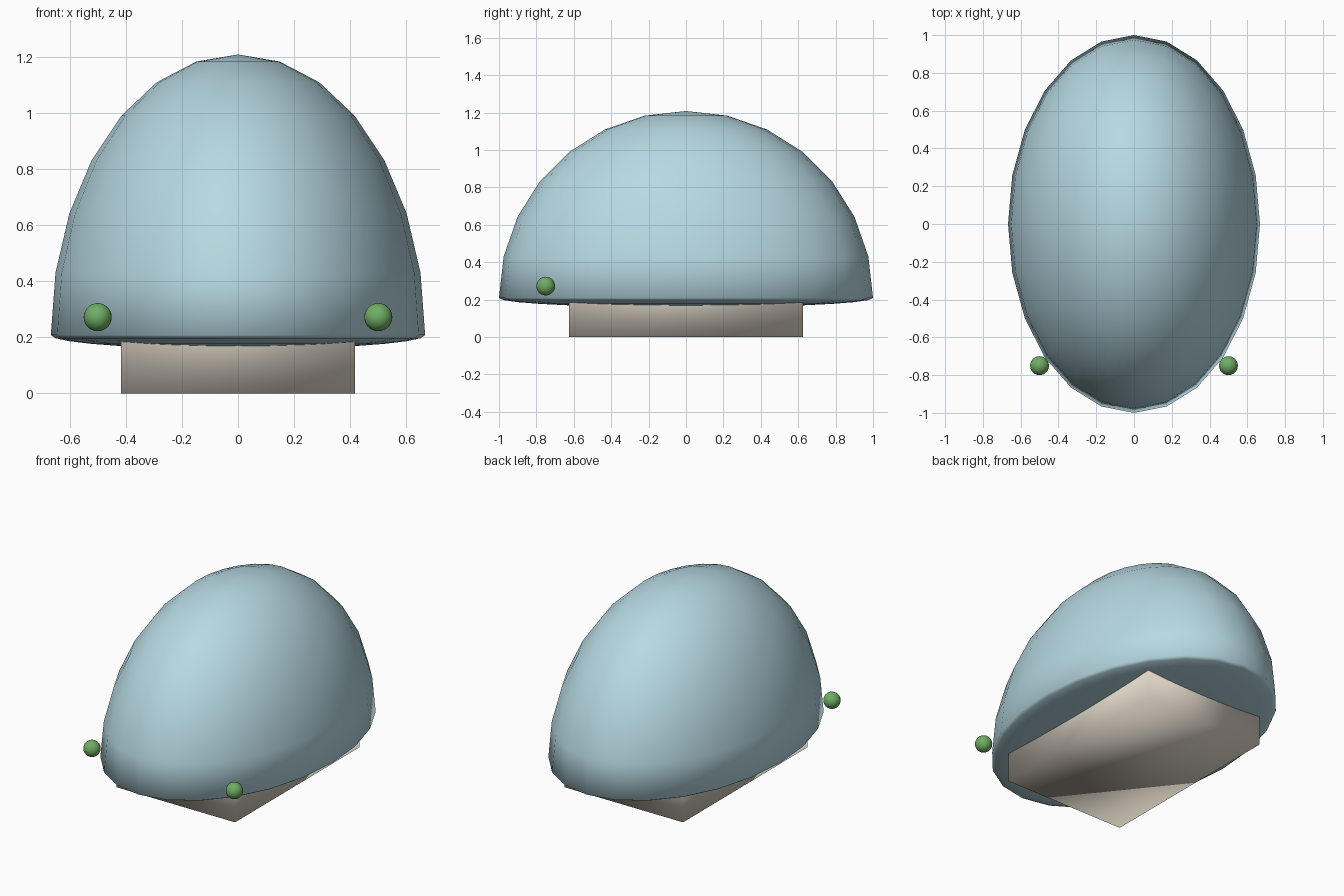
import bpy

if "Cube" in bpy.data.objects:
    bpy.data.objects.remove(bpy.data.objects["Cube"])


def material(name, rgb):
    mat = bpy.data.materials.new(name)
    mat.diffuse_color = (*rgb, 1.0)
    mat.use_nodes = True
    mat.node_tree.nodes["Principled BSDF"].inputs["Base Color"].default_value = mat.diffuse_color
    return mat


BLUE = material("pale_blue", (0.47, 0.69, 0.76))
CREAM = material("cream", (0.72, 0.66, 0.56))
GREEN = material("leaf_green", (0.16, 0.42, 0.13))

CENTRE_Z = 0.208          # height of the dome rim and middle of the base


def finish(name, mat):
    """Name, colour and smooth the active object."""
    obj = bpy.context.object
    obj.name = name
    obj.data.materials.append(mat)
    bpy.ops.object.shade_smooth()
    return obj


# Dome: oval sphere whose lower half is squashed to a shallow bowl
bpy.ops.mesh.primitive_uv_sphere_add(segments=24, ring_count=14, radius=1,
                                     location=(0, 0, CENTRE_Z))
dome = finish("dome_shell", BLUE)
for v in dome.data.vertices:
    v.co.x *= 0.667
    if v.co.z < -1e-4:
        v.co.z *= 0.05

# Base: softly shaded block reaching up inside the dome
bpy.ops.mesh.primitive_cube_add(size=2, location=(0, 0, CENTRE_Z))
base = finish("base_block", CREAM)
for v in base.data.vertices:
    v.co.x *= 0.417
    v.co.y *= 0.625
    v.co.z *= CENTRE_Z

# Eyes: a pair of small balls beside the front of the dome
for side, label in ((-1, "left"), (1, "right")):
    bpy.ops.mesh.primitive_uv_sphere_add(segments=24, ring_count=14, radius=0.05,
                                         location=(side * 0.5, -0.75, 0.272))
    finish(label + "_eye", GREEN)
